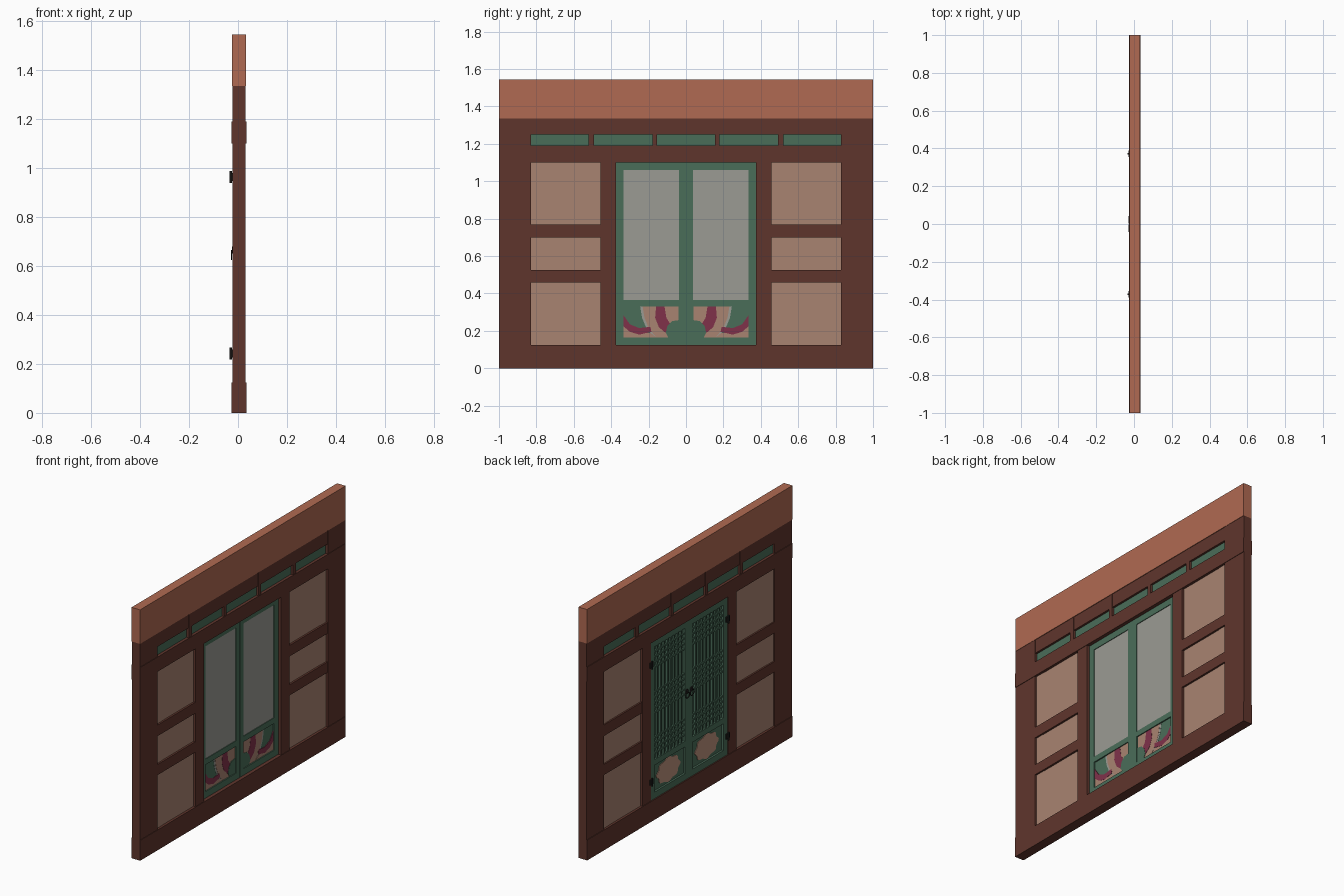
import bpy, bmesh, math
from mathutils import Matrix

if "Cube" in bpy.data.objects:
    bpy.data.objects.remove(bpy.data.objects["Cube"])


def mat(name, hexcol):
    rgb = [int(hexcol[i:i + 2], 16) / 255 for i in (0, 2, 4)]
    lin = [c / 12.92 if c < 0.04045 else ((c + 0.055) / 1.055) ** 2.4 for c in rgb]
    m = bpy.data.materials.new(name)
    m.diffuse_color = (*lin, 1)
    m.use_nodes = True
    m.node_tree.nodes["Principled BSDF"].inputs["Base Color"].default_value = m.diffuse_color
    return m


BROWN = mat("dark_brown_wood", "5F352C")
CLAY = mat("clay_band", "B06A52")
TAN = mat("tan_plaster", "A98471")
GREEN = mat("green_wood", "4A6D59")
PAPER = mat("grey_paper", "9B9B94")
RED = mat("maroon_paint", "80314A")
ROSE = mat("pale_medallion", "BC917C")
IRON = mat("black_iron", "221F1E")


def finish(name, bm, m):
    bmesh.ops.recalc_face_normals(bm, faces=bm.faces)
    me = bpy.data.meshes.new(name)
    bm.to_mesh(me)
    bm.free()
    me.materials.append(m)
    ob = bpy.data.objects.new(name, me)
    bpy.context.collection.objects.link(ob)
    return ob


def boxes(name, m, items):
    """One object out of boxes given as (x0, x1, y0, y1, z0, z1)."""
    bm = bmesh.new()
    for x0, x1, y0, y1, z0, z1 in items:
        M = Matrix.Translation(((x0 + x1) / 2, (y0 + y1) / 2, (z0 + z1) / 2))
        bmesh.ops.create_cube(bm, size=1, matrix=M @ Matrix.Diagonal((x1 - x0, y1 - y0, z1 - z0, 1)))
    return finish(name, bm, m)


def both(x0, x1, y0, y1, z0, z1):
    return [(x0, x1, y0, y1, z0, z1), (x0, x1, -y1, -y0, z0, z1)]


def plate(name, m, pts, x0, x1):
    """Thin plate from a (y, z) outline."""
    bm = bmesh.new()
    f = bm.faces.new([bm.verts.new((x0, y, z)) for y, z in pts])
    r = bmesh.ops.extrude_face_region(bm, geom=[f])
    for v in r["geom"]:
        if isinstance(v, bmesh.types.BMVert):
            v.co.x = x1
    return finish(name, bm, m)


# wall frame
P0, P1 = -0.023, 0.031
B0, B1 = -0.027, 0.034
boxes("bottom_beam", BROWN, [(B0, B1, -1, 1, 0, 0.125)])
boxes("middle_beam", BROWN, [(B0, B1, -1, 1, 1.10, 1.19)])
boxes("top_band", CLAY, [(P0 - 0.002, P1 + 0.002, -1, 1, 1.335, 1.545)])
boxes("posts", BROWN, both(P0, P1, 0.83, 1, 0.125, 1.10) + both(P0, P1, 0.375, 0.458, 0.125, 1.10))
boxes("side_rails", BROWN, both(P0 + 0.001, P1 - 0.001, 0.458, 0.83, 0.46, 0.525)
      + both(P0 + 0.001, P1 - 0.001, 0.458, 0.83, 0.70, 0.768))

# plaster panels, with a slightly raised outer strip
for i, (z0, z1) in enumerate([(0.125, 0.46), (0.525, 0.70), (0.768, 1.10)]):
    boxes(f"plaster_panel_{i}", TAN, both(-0.012, 0.018, 0.458, 0.77, z0, z1)
          + both(-0.014, 0.020, 0.77, 0.83, z0, z1))

# transom row
boxes("transom_posts", BROWN, both(P0, P1, 0.83, 1, 1.19, 1.335)
      + both(P0, P1, 0.155, 0.18, 1.19, 1.335) + both(P0, P1, 0.492, 0.522, 1.19, 1.335))
boxes("transom_lintel", BROWN, [(P0 + 0.002, P1 - 0.002, -0.83, 0.83, 1.25, 1.335)])
boxes("transom_panels", GREEN, [(-0.010, 0.016, -0.83, 0.83, 1.19, 1.25)])

# door leaves
D0, D1 = -0.020, 0.012
boxes("door_stiles", GREEN, both(D0, D1, 0.335, 0.375, 0.125, 1.10) + both(D0, D1, 0.001, 0.037, 0.125, 1.10))
boxes("door_rails", GREEN, sum([both(D0, D1, 0.037, 0.335, a, b)
      for a, b in [(0.125, 0.165), (0.33, 0.365), (1.06, 1.10)]], []))
boxes("door_meeting_strip", GREEN, [(D0 + 0.004, D1 - 0.002, -0.001, 0.001, 0.125, 1.10)])
boxes("door_boards", GREEN, both(-0.008, 0.004, 0.037, 0.335, 0.165, 0.33)
      + both(-0.006, 0.004, 0.037, 0.335, 0.365, 1.06))
boxes("paper_panes", PAPER, both(0.004, 0.008, 0.037, 0.335, 0.365, 1.06))

# lattice on the -x side: many uprights and three groups of cross bars
bars = []
for i in range(1, 9):
    y = 0.037 + 0.298 * i / 9
    bars += both(-0.018, -0.006, y - 0.005, y + 0.005, 0.365, 1.06)
for zc, n in [(0.45, 4), (0.715, 5), (0.98, 4)]:
    for k in range(n):
        z = zc + (k - (n - 1) / 2) * 0.032
        bars += both(-0.0165, -0.006, 0.037, 0.335, z - 0.005, z + 0.005)
boxes("door_lattice", GREEN, bars)

# painted petals on the +x side of the lower door panels
petals = [
    ("pale_edge", PAPER, 0.005, [(0.04, 0.166), (0.04, 0.33), (0.245, 0.33), (0.235, 0.27),
                                 (0.212, 0.215), (0.17, 0.166)]),
    ("tan_petal", TAN, 0.006, [(0.04, 0.166), (0.04, 0.33), (0.232, 0.33), (0.222, 0.27),
                               (0.20, 0.215), (0.16, 0.166)]),
    ("tan_base", TAN, 0.0065, [(0.16, 0.166), (0.335, 0.166), (0.335, 0.235), (0.25, 0.19), (0.19, 0.19)]),
    ("maroon_petal", RED, 0.007, [(0.16, 0.33), (0.165, 0.27), (0.145, 0.22), (0.11, 0.19),
                                  (0.08, 0.23), (0.105, 0.27), (0.115, 0.33)]),
    ("maroon_sweep", RED, 0.0075, [(0.335, 0.285), (0.30, 0.235), (0.25, 0.215), (0.19, 0.222),
                                   (0.185, 0.195), (0.25, 0.18), (0.30, 0.195), (0.335, 0.225)]),
    ("green_centre", GREEN, 0.0085, [(0.037, 0.166), (0.037, 0.258), (0.075, 0.252), (0.10, 0.225),
                                     (0.108, 0.19), (0.095, 0.166)]),
]
for s, side in ((-1, "left"), (1, "right")):
    for name, m, x, pts in petals:
        plate(f"{name}_{side}", m, [(s * y, z) for y, z in pts], 0.003, x)
    # lobed medallion on the -x side
    ring = []
    for i in range(64):
        a = 2 * math.pi * i / 64
        r = 1 + 0.07 * math.cos(8 * a)
        ring.append((s * 0.186 + 0.11 * r * math.cos(a), 0.247 + 0.073 * r * math.sin(a)))
    plate(f"medallion_{side}", ROSE, ring, -0.007, -0.011)


# iron hardware on the -x side
def rod(name, x, y, z, r, h, axis="Z"):
    bm = bmesh.new()
    M = Matrix.Translation((x, y, z))
    if axis == "X":
        M = M @ Matrix.Rotation(math.pi / 2, 4, "Y")
    bmesh.ops.create_cone(bm, cap_ends=True, segments=16, radius1=r, radius2=r, depth=h, matrix=M)
    return finish(name, bm, IRON)


for s, side in ((-1, "left"), (1, "right")):
    for z, level in ((0.243, "lower"), (0.963, "upper")):
        rod(f"hinge_pin_{level}_{side}", -0.030, s * 0.372, z, 0.005, 0.048)
        boxes(f"hinge_leaf_{level}_{side}", IRON,
              [(-0.028, -0.018, s * 0.372 - 0.016, s * 0.372 + 0.016, z - 0.016, z + 0.016)])
    rod(f"handle_plate_{side}", -0.0215, s * 0.022, 0.665, 0.014, 0.006, "X")
    bpy.ops.mesh.primitive_torus_add(major_segments=20, minor_segments=8, major_radius=0.018,
                                     minor_radius=0.003, location=(-0.0265, s * 0.022, 0.645),
                                     rotation=(0, math.pi / 2, 0))
    ob = bpy.context.object
    ob.name = f"handle_ring_{side}"
    ob.data.materials.append(IRON)
    bpy.ops.object.shade_smooth_by_angle()
